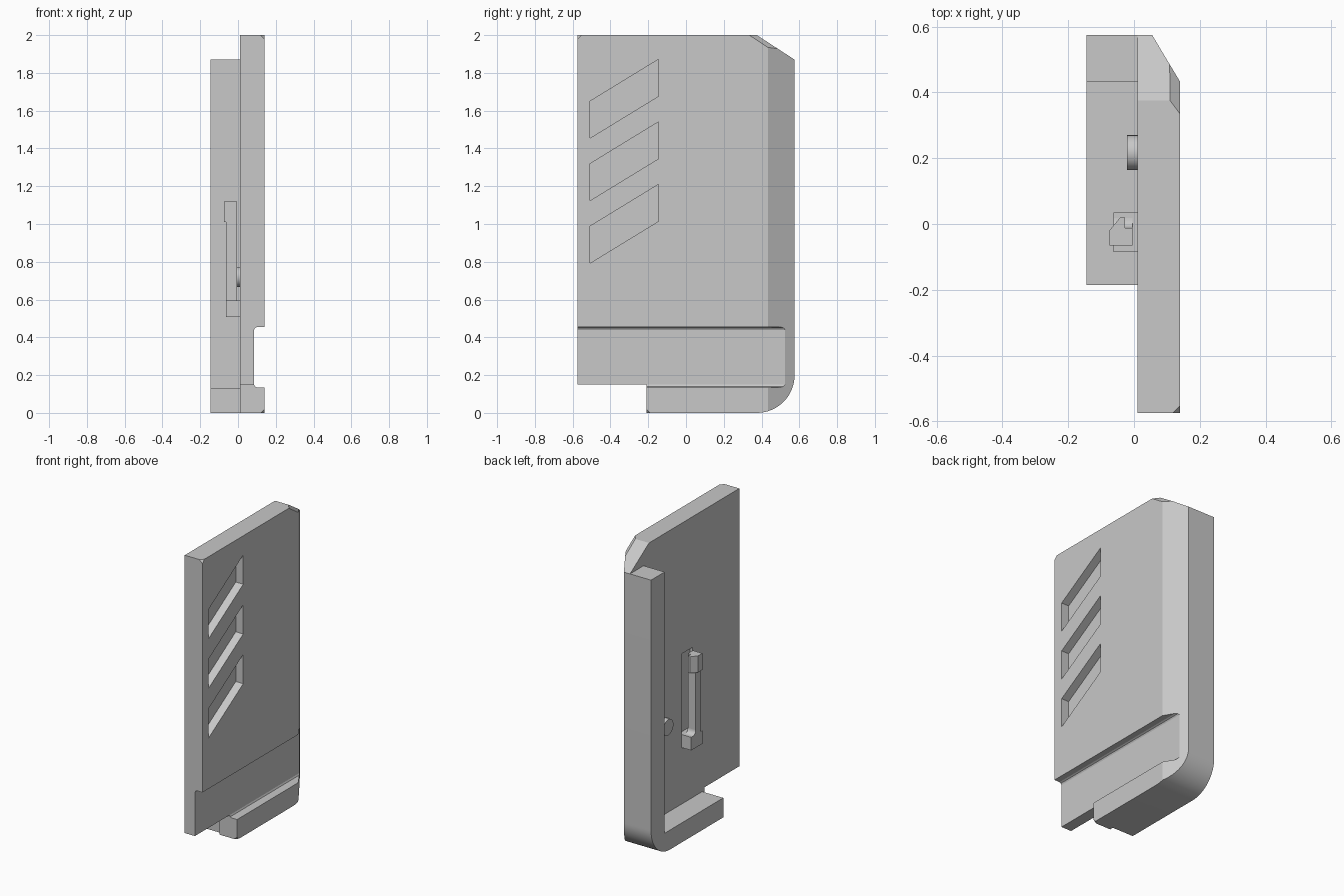
import bpy, bmesh, math
from mathutils import Vector

cube = bpy.data.objects.get("Cube")
if cube:
    bpy.data.objects.remove(cube, do_unlink=True)

grey = bpy.data.materials.new("plain grey")
grey.use_nodes = True
grey.diffuse_color = (0.58, 0.58, 0.58, 1)
grey.node_tree.nodes["Principled BSDF"].inputs["Base Color"].default_value = (0.58, 0.58, 0.58, 1)


def finish(name, bm):
    bmesh.ops.recalc_face_normals(bm, faces=bm.faces)
    mesh = bpy.data.meshes.new(name)
    bm.to_mesh(mesh)
    bm.free()
    mesh.materials.append(grey)
    ob = bpy.data.objects.new(name, mesh)
    bpy.context.collection.objects.link(ob)
    return ob


def activate(ob):
    bpy.ops.object.select_all(action='DESELECT')
    ob.select_set(True)
    bpy.context.view_layer.objects.active = ob


def smooth(ob):
    activate(ob)
    bpy.ops.object.shade_smooth_by_angle(angle=math.radians(25))


def prism(name, points, axis, low, high):
    """Extrude a 2D outline along one axis."""
    def place(p, level):
        co = list(p)
        co.insert(axis, level)
        return co
    bm = bmesh.new()
    face = bm.faces.new([bm.verts.new(place(p, low)) for p in points])
    new = bmesh.ops.extrude_face_region(bm, geom=[face])["geom"]
    shift = Vector((0, 0, 0))
    shift[axis] = high - low
    bmesh.ops.translate(bm, vec=shift, verts=[v for v in new if isinstance(v, bmesh.types.BMVert)])
    return finish(name, bm)


def box(name, x, y, z):
    return prism(name, [(x[0], y[0]), (x[1], y[0]), (x[1], y[1]), (x[0], y[1])], 2, *z)


def cut(target, cutter):
    activate(target)
    mod = target.modifiers.new("cut", 'BOOLEAN')
    mod.operation = 'DIFFERENCE'
    mod.solver = 'EXACT'
    mod.object = cutter
    bpy.ops.object.modifier_apply(modifier=mod.name)
    bpy.data.objects.remove(cutter, do_unlink=True)


def slice_off(target, point, normal):
    """Remove everything on the normal side of a plane and cap it."""
    bm = bmesh.new()
    bm.from_mesh(target.data)
    geom = bm.verts[:] + bm.edges[:] + bm.faces[:]
    res = bmesh.ops.bisect_plane(bm, geom=geom, plane_co=point, plane_no=normal, clear_outer=True)
    edges = [e for e in res["geom_cut"] if isinstance(e, bmesh.types.BMEdge)]
    bmesh.ops.contextual_create(bm, geom=edges)
    bmesh.ops.recalc_face_normals(bm, faces=bm.faces)
    bm.to_mesh(target.data)
    bm.free()


def arc(cy, cz, r, start, end, steps):
    angles = [math.radians(start + (end - start) * i / steps) for i in range(steps + 1)]
    return [(cy + r * math.cos(a), cz + r * math.sin(a)) for a in angles]


FACE, INNER = 0.14, 0.01
round_corner = arc(0.375, 0.2, 0.2, 0, -90, 16)

# Main plate with its sloped top corner and rounded bottom corner
plate = prism("main_plate", [(-0.575, 0.15), (-0.575, 2), (0.375, 2), (0.575, 1.87)]
              + round_corner + [(-0.21, 0), (-0.21, 0.15)], 0, INNER, FACE)

# Long back bevel, its continuation on the slope, and the small top corner
slice_off(plate, (FACE, 0.433, 1), (0.142, 0.085, 0))
a, b, d = Vector((FACE, 0.335, 2)), Vector((0.11, 0.375, 2)), Vector((FACE, 0.433, 1.935))
normal = (b - a).cross(d - a)
slice_off(plate, a, normal if normal.x > 0 else -normal)
slice_off(plate, (FACE, -0.575, 1.978), (1, -1, 1))

# Small clipped corner on the foot
bm = bmesh.new()
corner = Vector((FACE + 0.01, -0.22, -0.01))
tips = [corner] + [corner + Vector(o) for o in ((-0.05, 0, 0), (0, 0.05, 0), (0, 0, 0.05))]
bmesh.ops.convex_hull(bm, input=[bm.verts.new(t) for t in tips])
cut(plate, finish("corner_cutter", bm))

# Wide groove across the lower face
groove = [(0.2, 0.455), (0.1, 0.455), (0.09, 0.45), (0.085, 0.44),
          (0.085, 0.15), (0.09, 0.14), (0.1, 0.135), (0.2, 0.135)]
cutter = prism("groove_cutter", [(x, z) for x, z in groove], 1, -0.7, 0.7)
cut(plate, cutter)

# Three slanted blind slots
for i in range(3):
    z = 1.455 - 0.331 * i
    slot = [(-0.508, z), (-0.145, z + 0.222), (-0.145, z + 0.417), (-0.508, z + 0.195)]
    cut(plate, prism("slot_cutter", slot, 0, 0.085, 0.2))

# Shallow pocket behind the latch
cut(plate, box("pocket_cutter", (-0.1, 0.03), (-0.085, 0.035), (0.595, 1.13)))
smooth(plate)

# L-shaped rim along the back and bottom
rim = prism("edge_rim", [(0.432, 1.87), (0.575, 1.87)] + round_corner
            + [(-0.185, 0), (-0.185, 0.13), (0.432, 0.13)], 0, -0.145, INNER)
smooth(rim)

# Spring latch: base, arm, hooked head and foot fillet
box("latch_base", (-0.063, INNER), (-0.085, 0.035), (0.508, 0.595))
box("latch_arm", (-0.063, -0.005), (-0.065, -0.012), (0.595, 1.01))
prism("latch_head", [(-0.075, -0.065), (-0.005, -0.065), (-0.005, -0.012),
                     (-0.028, -0.012), (-0.028, 0.02), (-0.042, 0.02), (-0.075, -0.02)],
      2, 1.01, 1.12)
fillet = prism("latch_fillet", [(-0.012, 0.595)] + arc(0.018, 0.625, 0.03, 270, 180, 6),
               0, -0.063, -0.005)
smooth(fillet)

# Round stud beside the latch
stud = prism("round_stud", arc(0.217, 0.72, 0.053, 0, 348.75, 31), 0, -0.022, INNER)
smooth(stud)
